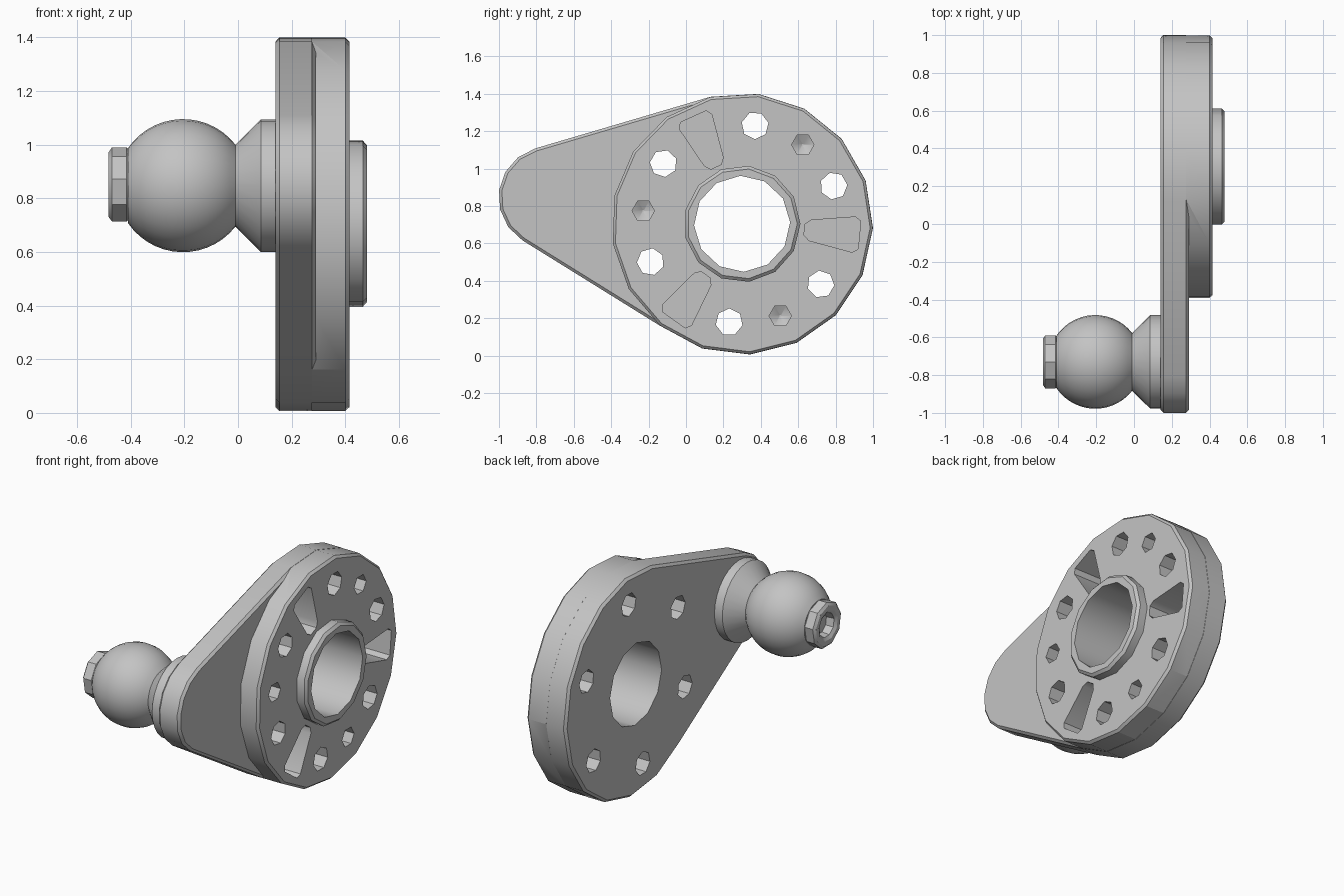
import bpy, bmesh
from math import cos, sin, pi, radians, sqrt

if "Cube" in bpy.data.objects:
    bpy.data.objects.remove(bpy.data.objects["Cube"])

GREY = (0.55, 0.55, 0.55, 1)
mat = bpy.data.materials.new("plain grey")
mat.use_nodes = True
mat.diffuse_color = GREY
mat.node_tree.nodes["Principled BSDF"].inputs["Base Color"].default_value = GREY

HUB = (0.3, 0.705)      # wheel axis (y, z)
PIN = (-0.73, 0.847)    # ball axis (y, z)
BACK, STEP, FACE = 0.14, 0.29, 0.415


def finish(name, bm):
    bmesh.ops.recalc_face_normals(bm, faces=bm.faces)
    mesh = bpy.data.meshes.new(name)
    bm.to_mesh(mesh)
    bm.free()
    mesh.materials.append(mat)
    ob = bpy.data.objects.new(name, mesh)
    bpy.context.collection.objects.link(ob)
    return ob


def arc_point(centre, r, deg):
    a = radians(deg)
    return centre[0] + r * cos(a), centre[1] + r * sin(a)


def lathe(name, centre, sides, stations, phase=0.0):
    """Capped solid of revolution about x, from (x, radius) stations."""
    bm = bmesh.new()
    rings = []
    for x, r in stations:
        pts = [arc_point(centre, r, phase + 360 * i / sides) for i in range(sides)]
        rings.append([bm.verts.new((x, *p)) for p in pts])
    for a, b in zip(rings, rings[1:]):
        for i in range(sides):
            j = (i + 1) % sides
            bm.faces.new((a[i], a[j], b[j], b[i]))
    bm.faces.new(rings[0])
    bm.faces.new(rings[-1])
    return finish(name, bm)


def prism(name, points, x0, x1, bevel=0.0):
    """Extrude a (y, z) outline along x, chamfering both end rims."""
    bm = bmesh.new()
    base = bm.faces.new([bm.verts.new((x0, *p)) for p in points])
    out = bmesh.ops.extrude_face_region(bm, geom=[base], use_keep_orig=True)
    for v in out["geom"]:
        if isinstance(v, bmesh.types.BMVert):
            v.co.x = x1
    bmesh.ops.recalc_face_normals(bm, faces=bm.faces)
    if bevel:
        rim = [e for e in bm.edges if abs(e.verts[0].co.x - e.verts[1].co.x) < 1e-5]
        bmesh.ops.bevel(bm, geom=rim, offset=bevel, segments=1, affect="EDGES")
    return finish(name, bm)


def boolean(target, tool, operation):
    mod = target.modifiers.new("cut", "BOOLEAN")
    mod.operation, mod.solver, mod.object = operation, "EXACT", tool
    bpy.context.view_layer.update()
    result = target.evaluated_get(bpy.context.evaluated_depsgraph_get())
    mesh = bpy.data.meshes.new_from_object(result)
    target.modifiers.clear()
    target.data = mesh
    bpy.data.objects.remove(tool)


# Teardrop back plate: wheel rim wrapped round to the ball end
SIDES, PHASE, RIM = 17, 19.3, 0.7
outline = [arc_point(HUB, RIM, PHASE + 360 / SIDES * k) for k in range(-7, 5)]
outline += [arc_point(PIN, 0.272, 106 + 22 * k) for k in range(7)]
body = prism("mounting_plate", outline, BACK, STEP, 0.015)

# Wheel and its raised collar
wheel = lathe("wheel", HUB, SIDES, [(STEP - 0.05, RIM - 0.001), (FACE - 0.015, RIM - 0.001),
                                    (FACE, RIM - 0.015)], PHASE)
boolean(body, wheel, "UNION")
collar = lathe("hub_collar", HUB, 13, [(FACE - 0.05, 0.312), (0.465, 0.312), (0.48, 0.295)])
boolean(body, collar, "UNION")

# Central bore
boolean(body, lathe("bore", HUB, 12, [(0, 0.257), (0.6, 0.257)], 2), "DIFFERENCE")

# Six through holes
for k in range(6):
    spot = arc_point(HUB, 0.53, 82.5 + 60 * k)
    hole = lathe("hole", spot, 7, [(0, 0.073), (0.6, 0.073)], 12 + 60 * k)
    boolean(body, hole, "DIFFERENCE")

# Three blind drilled holes and three wedge pockets
half = [(0.335, 0.03), (0.365, 0.055), (0.6, 0.095), (0.63, 0.075)]
wedge = half + [(u, -v) for u, v in reversed(half)]
for k in range(3):
    turn = 120 * k
    spot = arc_point(HUB, 0.533, 52.5 + turn)
    drill = lathe("drill", spot, 6, [(0.25, 0.005), (0.28, 0.06), (0.6, 0.06)], turn)
    boolean(body, drill, "DIFFERENCE")
    a = radians(114.5 + turn)
    shape = [(HUB[0] + u * cos(a) - v * sin(a), HUB[1] + u * sin(a) + v * cos(a))
             for u, v in wedge]
    boolean(body, prism("pocket", shape, 0.2, 0.6), "DIFFERENCE")

# Ball running into its flared neck
BALL_X, BALL_R = -0.205, 0.248
steps = 14
ball_profile = []
for i in range(steps + 1):
    x = BALL_X - BALL_R * cos(radians(34 + (142 - 34) * i / steps))
    ball_profile.append((x, sqrt(BALL_R ** 2 - (x - BALL_X) ** 2)))
ball = lathe("ball_stud", PIN, 28, ball_profile + [(0.085, 0.247), (BACK + 0.02, 0.247)])

# Socketed end cap
cap = lathe("end_cap", PIN, 9, [(-0.4, 0.13), (-0.415, 0.142), (-0.47, 0.142), (-0.482, 0.125),
                                (-0.482, 0.095), (-0.47, 0.075), (-0.42, 0.07)], 10)

# Smooth the round walls, keep the rims crisp
bpy.ops.object.select_all(action="DESELECT")
for ob in (body, ball, cap):
    ob.select_set(True)
bpy.context.view_layer.objects.active = body
bpy.ops.object.shade_smooth_by_angle(angle=radians(32))
